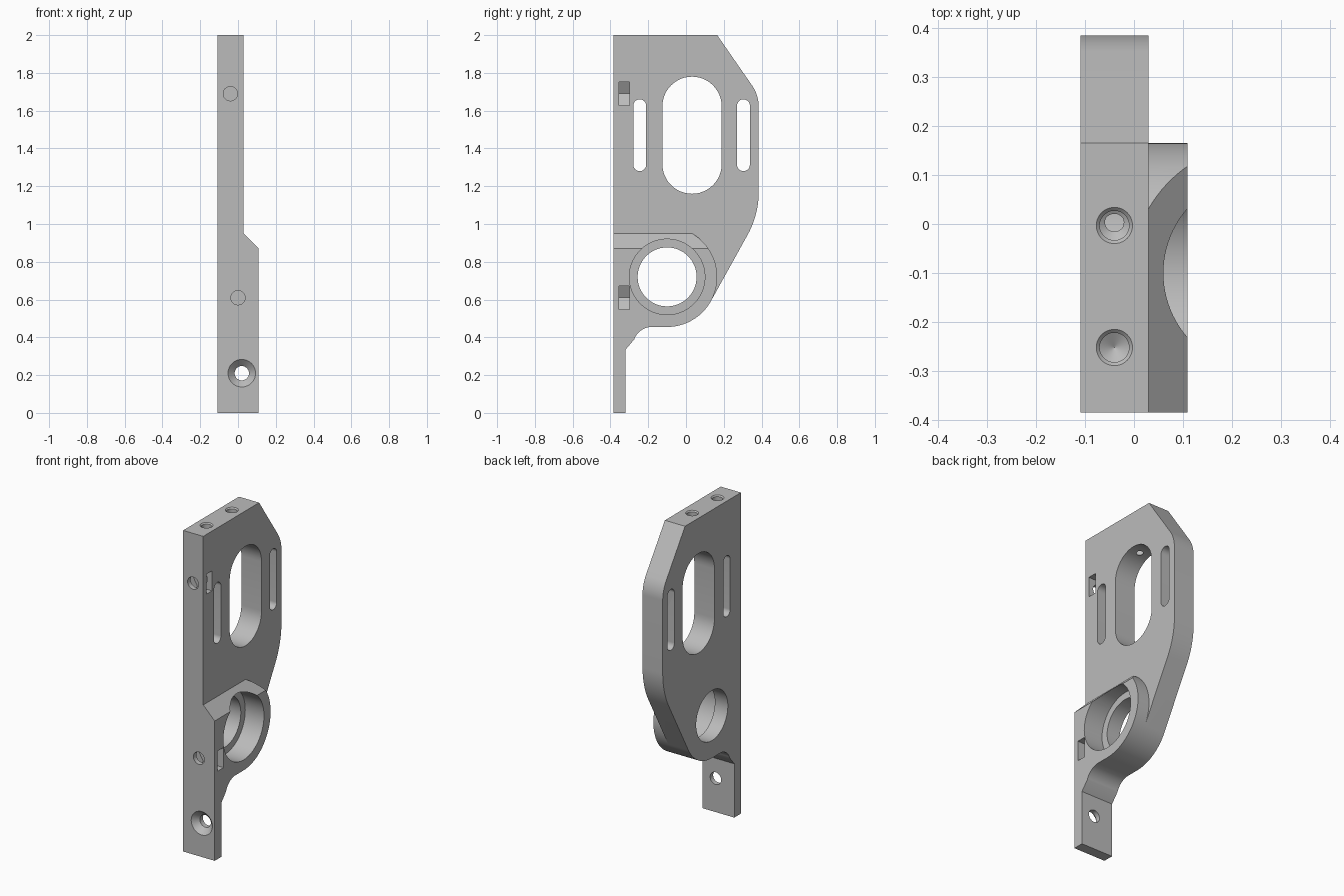
import bpy, bmesh
from math import sin, cos, radians, pi
from mathutils import Vector

cube = bpy.data.objects.get("Cube")
if cube:
    bpy.data.objects.remove(cube, do_unlink=True)

BACK, STEP, FACE = -0.109, 0.03, 0.109   # plate back, plate front, boss front (x)
FRONT = -0.385                           # mounting edge (y)
BORE = (-0.10, 0.72)                     # bore centre (y, z)

grey = bpy.data.materials.new("machined_grey")
grey.use_nodes = True
grey.diffuse_color = (0.5, 0.5, 0.5, 1)
grey.node_tree.nodes["Principled BSDF"].inputs["Base Color"].default_value = (0.5, 0.5, 0.5, 1)


def arc(centre, r, start, end, n=16):
    """Points on an arc, angles in degrees."""
    angles = [radians(start + (end - start) * i / n) for i in range(n + 1)]
    return [(centre[0] + r * cos(a), centre[1] + r * sin(a)) for a in angles]


def make(name, bm):
    bmesh.ops.recalc_face_normals(bm, faces=bm.faces)
    mesh = bpy.data.meshes.new(name)
    bm.to_mesh(mesh)
    bm.free()
    mesh.materials.append(grey)
    obj = bpy.data.objects.new(name, mesh)
    bpy.context.collection.objects.link(obj)
    return obj


def loft(name, rings):
    """Closed solid through matching rings of points."""
    bm = bmesh.new()
    loops = [[bm.verts.new(p) for p in ring] for ring in rings]
    n = len(loops[0])
    for a, b in zip(loops, loops[1:]):
        for i in range(n):
            j = (i + 1) % n
            bm.faces.new((a[i], a[j], b[j], b[i]))
    bm.faces.new(loops[0])
    bm.faces.new(loops[-1])
    return make(name, bm)


def prism_x(name, yz, x0, x1):
    return loft(name, [[(x, y, z) for y, z in yz] for x in (x0, x1)])


def prism_y(name, xz, y0, y1):
    return loft(name, [[(x, y, z) for x, z in xz] for y in (y0, y1)])


def drill(name, start, axis, steps, n=48):
    """Round cutter from start along axis; steps are (depth, radius)."""
    axis = Vector(axis)
    u = axis.orthogonal().normalized()
    v = axis.cross(u)
    turns = [2 * pi * i / n for i in range(n)]
    return loft(name, [[Vector(start) + axis * d + (u * cos(t) + v * sin(t)) * r
                        for t in turns] for d, r in steps])


def slot(name, y, low, high, r):
    """Upright round-ended slot through the plate."""
    outline = arc((y, high - r), r, 0, 180, 24) + arc((y, low + r), r, 180, 360, 24)
    return prism_x(name, outline, -0.3, 0.3)


# Body outline, extruded to the full boss thickness
outline = [(FRONT, 0), (-0.32, 0), (-0.32, 0.335)]
outline += arc((-0.18, 0.355), 0.1, 160, 90, 12)        # fillet above the foot
outline += arc(BORE, 0.265, -90, -28, 20)               # round under the bore
outline += arc((-0.085, 1.17), 0.47, -28, 0, 14)        # lower back bend
outline += arc((0.185, 1.62), 0.2, 0, 34, 12)           # upper back bend
outline += [(0.165, 2), (FRONT, 2)]
body = prism_x("motor_mount_plate", outline, BACK, FACE)

cutters = []

# Thin the upper plate, leaving a sloped shoulder over the boss
cutters.append(prism_y("shoulder_cut", [
    (STEP, 0.95), (FACE, 0.871), (0.2, 0.778), (0.2, 2.2), (STEP, 2.2)], -0.6, 0.6))

# Round the boss at the back
around = arc(BORE, 0.265, -28, 72, 32)
cutters.append(prism_x("boss_round_cut", around + [
    (0.0, 1.05), (0.6, 1.05), (0.6, 0.45), (0.2, 0.45)], STEP, 0.2))

# Bearing bore with a deep counterbore
cutters.append(drill("bore_cut", (0.3, *BORE), (-1, 0, 0),
                     [(0, 0.2), (0.32, 0.2), (0.32, 0.156), (0.6, 0.156)], 96))

# Through slots
for name, y, low, high, r in (("large_slot", 0.032, 1.16, 1.78, 0.157),
                              ("front_slot", -0.245, 1.28, 1.66, 0.034),
                              ("rear_slot", 0.304, 1.28, 1.66, 0.034)):
    cutters.append(slot(name, y, low, high, r))

# Screw holes in the front edge, each with a pointed nut pocket
for x, z in ((-0.04, 1.69), (0.0, 0.61)):
    cutters.append(drill("screw_hole", (x, FRONT - 0.1, z), (0, 1, 0),
                         [(0, 0.038), (0.195, 0.038)]))
    h = 0.0625
    cutters.append(prism_y("nut_pocket", [
        (0.3, z - h), (x - 0.03, z - h), (x - 0.066, z), (x - 0.03, z + h), (0.3, z + h)],
        -0.355, -0.298))

# Blind drilled holes in the top edge
for y in (-0.003, -0.252):
    cutters.append(drill("top_hole", (-0.04, y, 2.1), (0, 0, -1),
                         [(0, 0.037), (0.1, 0.037), (0.107, 0.03), (0.317, 0.03), (0.335, 0.0005)]))

# Countersunk hole through the foot
cutters.append(drill("foot_hole", (0.02, FRONT - 0.05, 0.21), (0, 1, 0),
                     [(0, 0.073), (0.05, 0.073), (0.085, 0.038), (0.2, 0.038)]))

# Cut everything out of the body
bpy.ops.object.select_all(action='DESELECT')
body.select_set(True)
bpy.context.view_layer.objects.active = body
for cutter in cutters:
    cutter.hide_render = True
    mod = body.modifiers.new(cutter.name, 'BOOLEAN')
    mod.operation = 'DIFFERENCE'
    mod.solver = 'EXACT'
    mod.object = cutter
    bpy.ops.object.modifier_apply(modifier=mod.name)
for cutter in cutters:
    bpy.data.objects.remove(cutter, do_unlink=True)

bpy.ops.object.shade_smooth_by_angle(angle=radians(20))
